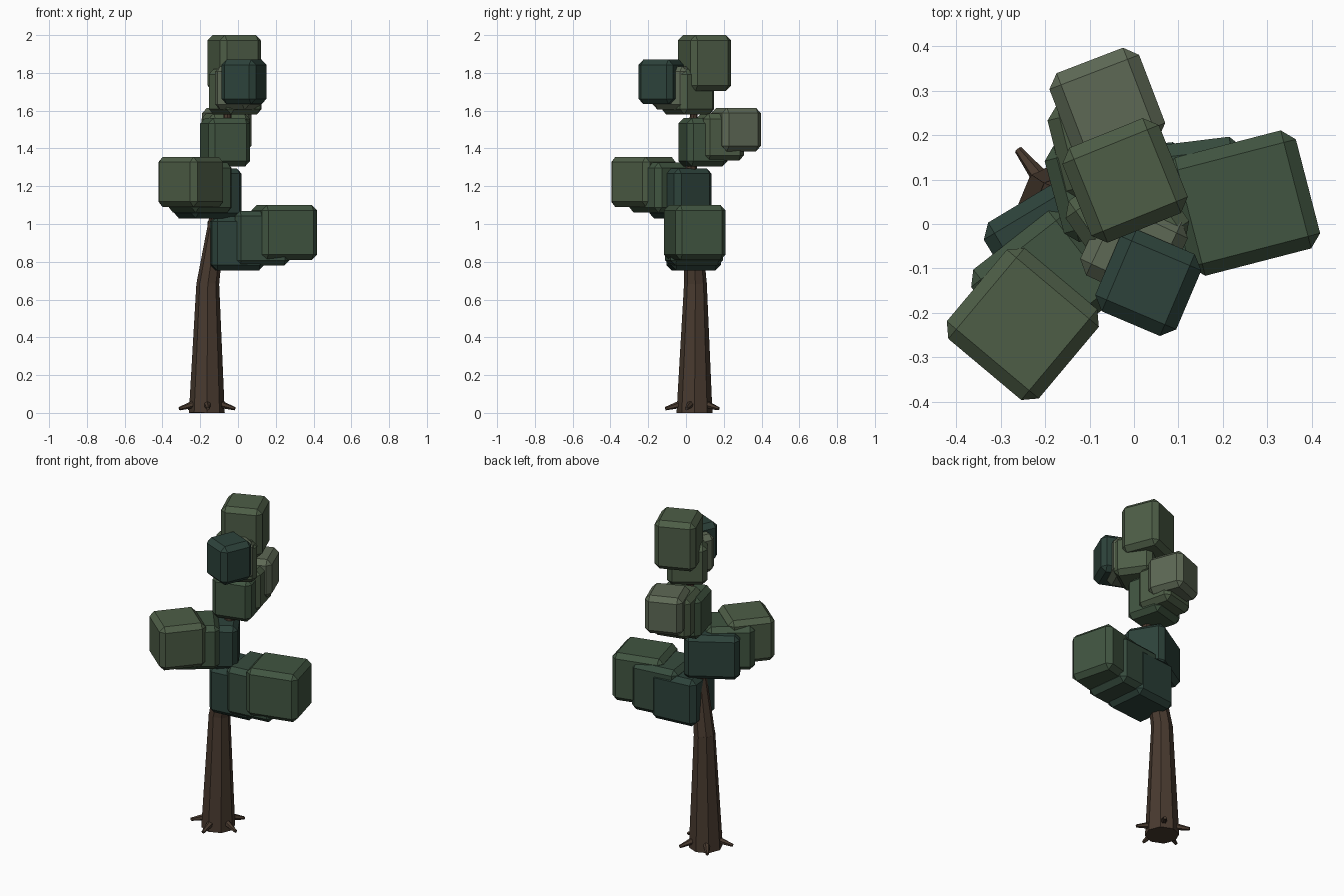
import bpy, math
from mathutils import Vector


def material(name, rgb):
    m = bpy.data.materials.new(name)
    m.diffuse_color = (*rgb, 1)
    return m


BARK = material("bark", (0.065, 0.042, 0.028))
TEAL = material("leaf_teal", (0.026, 0.055, 0.043))
DEEP = material("leaf_deep", (0.038, 0.072, 0.048))
GREEN = material("leaf_green", (0.052, 0.090, 0.052))
OLIVE = material("leaf_olive", (0.075, 0.110, 0.062))
PALE = material("leaf_pale", (0.110, 0.140, 0.090))


def limb(name, a, b, r1, r2, sides=8):
    """Tapered prism running from a to b."""
    a, b = Vector(a), Vector(b)
    d = b - a
    bpy.ops.mesh.primitive_cone_add(vertices=sides, radius1=r1, radius2=r2,
                                    depth=d.length, location=(a + b) / 2)
    o = bpy.context.object
    o.name = name
    o.rotation_euler = Vector((0, 0, 1)).rotation_difference(d.normalized()).to_euler()
    o.data.materials.append(BARK)
    return o


def leaf_block(name, x, y, z0, z1, hx, hy, yaw, mat):
    """Chamfered foliage box turned about z."""
    bpy.ops.mesh.primitive_cube_add(size=1, location=(x, y, (z0 + z1) / 2))
    o = bpy.context.object
    o.name = name
    o.scale = (2 * hx, 2 * hy, z1 - z0)
    bpy.ops.object.transform_apply(location=False, rotation=False, scale=True)
    o.rotation_euler.z = math.radians(yaw)
    bev = o.modifiers.new("chamfer", 'BEVEL')
    bev.width = 0.028
    bev.segments = 1
    o.data.materials.append(mat)


# Trunk in three tapering lengths
limb("trunk_lower", (-0.165, 0.045, 0), (-0.16, 0.05, 0.69), 0.095, 0.06)
limb("trunk_middle", (-0.16, 0.05, 0.68), (-0.075, 0.025, 1.27), 0.06, 0.032)
limb("trunk_upper", (-0.075, 0.025, 1.26), (-0.045, 0.05, 1.75), 0.032, 0.014)

# Five roots around the base
for i in range(5):
    t = math.radians(128 + 72 * i)
    c, s = math.cos(t), math.sin(t)
    limb(f"root_{i + 1}", (-0.165 + 0.06 * c, 0.045 + 0.06 * s, 0.05),
         (-0.165 + 0.155 * c, 0.045 + 0.155 * s, 0.022), 0.022, 0.009, 6)

# Branches hidden inside the foliage
limb("branch_right", (-0.14, 0.045, 0.85), (0.2, 0.047, 0.95), 0.025, 0.012, 6)
limb("branch_left", (-0.11, 0.035, 1.1), (-0.24, -0.2, 1.22), 0.022, 0.01, 6)
limb("branch_back", (-0.07, 0.03, 1.38), (-0.06, 0.25, 1.5), 0.018, 0.009, 6)

# Foliage: x, y, bottom, top, half width, half depth, yaw
FOLIAGE = {
    "foliage_right": [
        (-0.01, 0.04, 0.755, 1.04, 0.14, 0.133, 6, TEAL),
        (0.115, 0.043, 0.78, 1.07, 0.145, 0.14, 7, DEEP),
        (0.245, 0.047, 0.81, 1.10, 0.151, 0.137, 14.5, GREEN)],
    "foliage_left": [
        (-0.16, -0.03, 1.03, 1.295, 0.155, 0.115, 31, TEAL),
        (-0.20, -0.135, 1.06, 1.325, 0.135, 0.125, 38, GREEN),
        (-0.25, -0.225, 1.09, 1.355, 0.135, 0.133, -40, OLIVE)],
    "foliage_back": [
        (-0.068, 0.09, 1.305, 1.56, 0.115, 0.112, 15, GREEN),
        (-0.066, 0.18, 1.335, 1.585, 0.112, 0.11, 14, OLIVE),
        (-0.06, 0.265, 1.385, 1.615, 0.108, 0.11, 21, PALE)],
    "foliage_crown": [
        (-0.015, 0.01, 1.58, 1.82, 0.112, 0.11, 35, OLIVE),
        (0.0, -0.055, 1.605, 1.835, 0.1, 0.1, -25, PALE),
        (0.032, -0.132, 1.635, 1.87, 0.099, 0.1, -23, TEAL),
        (-0.02, 0.098, 1.705, 2.0, 0.117, 0.115, 22, OLIVE)],
}
for name, blocks in FOLIAGE.items():
    for i, b in enumerate(blocks):
        leaf_block(f"{name}_{i + 1}", *b)
